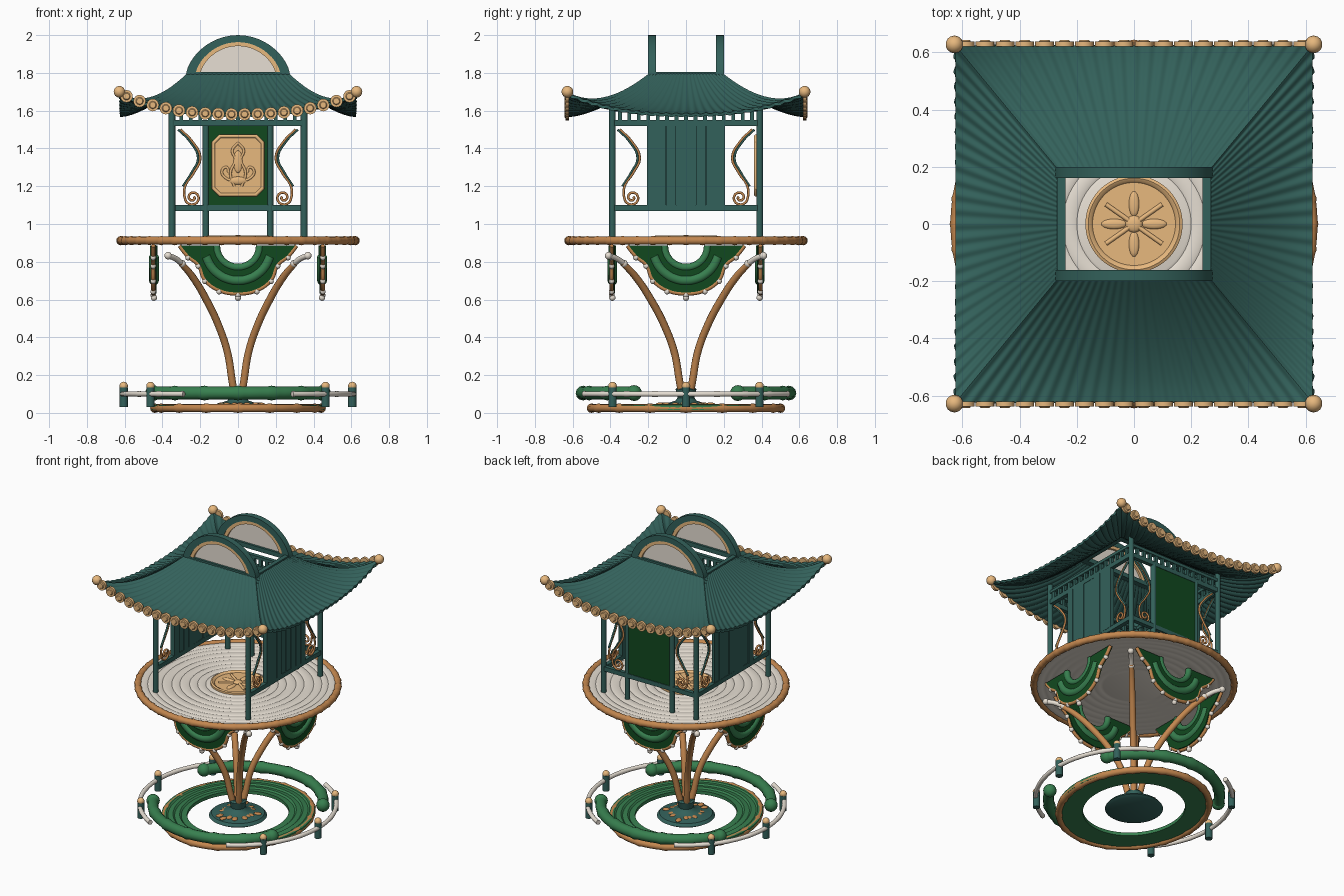
import bpy, bmesh, random
from math import sin, cos, pi, radians
from mathutils import Matrix, Vector

if "Cube" in bpy.data.objects:
    bpy.data.objects.remove(bpy.data.objects["Cube"])
random.seed(4)

def mat(name, r, g, b):
    m = bpy.data.materials.new(name)
    m.diffuse_color = tuple((c / 255) ** 2.2 for c in (r, g, b)) + (1,)
    m.use_nodes = True
    m.node_tree.nodes["Principled BSDF"].inputs["Base Color"].default_value = m.diffuse_color
    return m
TEAL = mat("teal", 54, 97, 91)
TAN = mat("light tan", 236, 187, 128)
BAMBOO = mat("brown bamboo", 194, 134, 80)
CREAM = mat("cream", 230, 222, 210)
GREEN = mat("green", 58, 126, 80)
DARK = mat("dark green", 24, 74, 36)

def finish(name, bm, m):
    bmesh.ops.recalc_face_normals(bm, faces=bm.faces)
    me = bpy.data.meshes.new(name)
    bm.to_mesh(me); bm.free()
    me.materials.append(m)
    ob = bpy.data.objects.new(name, me)
    bpy.context.collection.objects.link(ob)
    return ob

def ball(bm, c, r, s=(1, 1, 1), rot=Matrix()):
    bmesh.ops.create_uvsphere(bm, u_segments=14, v_segments=8, radius=r,
        matrix=Matrix.Translation(c) @ rot @ Matrix.Diagonal((*s, 1)))

def box(bm, c, s):
    bmesh.ops.create_cube(bm, size=1, matrix=Matrix.Translation(c) @ Matrix.Diagonal((*s, 1)))

def rod(bm, a, b, r, r2=None):
    a, b = Vector(a), Vector(b)
    q = (b - a).to_track_quat('Z', 'Y').to_matrix().to_4x4()
    bmesh.ops.create_cone(bm, cap_ends=True, segments=16, radius1=r, radius2=r2 or r,
        depth=(b - a).length, matrix=Matrix.Translation((a + b) / 2) @ q)

def tube(name, paths, r, m, cyclic=False, kind='BEZIER'):
    cu = bpy.data.curves.new(name, 'CURVE')
    cu.dimensions = '3D'; cu.bevel_depth = r; cu.bevel_resolution = 4
    cu.resolution_u = 8; cu.use_fill_caps = True
    for path in paths:
        sp = cu.splines.new(kind)
        pts = sp.bezier_points if kind == 'BEZIER' else sp.points
        pts.add(len(path) - 1)
        for p, q in zip(pts, path):
            if kind == 'BEZIER':
                p.co = q[:3]; p.handle_left_type = p.handle_right_type = 'AUTO'
            else:
                p.co = (*q[:3], 1)
            p.radius = q[3] if len(q) > 3 else 1
        sp.use_cyclic_u = cyclic
    cu.materials.append(m)
    ob = bpy.data.objects.new(name, cu)
    bpy.context.collection.objects.link(ob)

def lathe(name, prof, m, sx=1, sy=1, n=72):
    bm = bmesh.new()
    rows = [[bm.verts.new((r * sx * cos(2*pi*i/n), r * sy * sin(2*pi*i/n), z)) for r, z in prof] for i in range(n)]
    k = len(prof)
    for i in range(n):
        a, b = rows[i], rows[(i + 1) % n]
        for j in range(k):
            bm.faces.new((a[j], b[j], b[(j+1) % k], a[(j+1) % k]))
    bmesh.ops.remove_doubles(bm, verts=bm.verts, dist=1e-5)
    return finish(name, bm, m)

def arc(a, b, z, t0, t1, nodes, bulge=1.2):
    """Bamboo-like arc: swollen joints between straight segments."""
    n = nodes * 6
    return [(a*cos(t0+(t1-t0)*i/n), b*sin(t0+(t1-t0)*i/n), z, bulge if i % 6 == 0 else 1) for i in range(n + 1)]

# --- ground base: pond ring, bamboo border, centre mound
lathe("pond_ring", [(.305, .015), (.46, .015), (.46, .042), (.43, .047), (.42, .04), (.39, .045), (.38, .036),
                    (.35, .042), (.34, .033), (.305, .037)], GREEN, 1, 1.1)
tube("base_border", [arc(.44, .50, .025, 0, 2*pi, 16)[:-1]], .021, BAMBOO, True, 'POLY')
lathe("centre_mound", [(0, .01), (.16, .01), (.18, .022), (.165, .04), (.1, .05), (.055, .065), (.045, .08),
                       (.055, .125), (.045, .135), (0, .135)], TEAL)
bm = bmesh.new()
for i in range(16):
    t, r = i * 2.4, random.uniform(.08, .14)
    ball(bm, (r*cos(t), r*sin(t), .046), .026, (1, .7, .35), Matrix.Rotation(t, 4, 'Z'))
finish("mound_pebbles", bm, BAMBOO)

# --- green bamboo arcs front and back, with rounded ends
tube("bamboo_arcs", [arc(.52, .545, .105, s*radians(30), s*radians(150), 6, 1.15) for s in (1, -1)], .034, GREEN, kind='POLY')
bm = bmesh.new()
for sx in (1, -1):
    for sy in (1, -1):
        ball(bm, (sx*.45, sy*.275, .105), .042)
finish("bamboo_arc_ends", bm, GREEN)

# --- side rails with capped posts
tube("side_rails", [arc(.61, .61, .1, o - radians(62), o + radians(62), 8, 1.1) for o in (0, pi)], .014, CREAM, kind='POLY')
posts, caps = bmesh.new(), bmesh.new()
for o in (0, pi):
    for d in (-40, 0, 40):
        x, y = .605*cos(o + radians(d)), .605*sin(o + radians(d))
        rod(posts, (x, y, .03), (x, y, .135), .022)
        ball(caps, (x, y, .142), .023)
finish("rail_posts", posts, TEAL); finish("rail_post_caps", caps, TAN)

# --- four curved stems with pale tips
Q = [(sx, sy) for sx in (1, -1) for sy in (1, -1)]
stem = [(.05, .1, 1), (.08, .16, 1), (.15, .32, 1), (.27, .455, 1), (.44, .59, 1), (.65, .72, .95), (.82, .795, .8)]
tube("stems", [[(sx*f*.37, sy*f*.41, z, r) for f, z, r in stem] for sx, sy in Q], .02, BAMBOO)
tube("stem_tips", [[(sx*f*.37, sy*f*.41, z) for f, z in ((.8, .79), (.9, .818), (1, .832))] for sx, sy in Q], .015, CREAM)
bm = bmesh.new()
for sx, sy in Q:
    for f, z in ((.8, .79), (1, .832)):
        ball(bm, (sx*f*.37, sy*f*.41, z), .02)
finish("stem_tip_knobs", bm, CREAM)

# --- scalloped aprons under the deck on four sides
half = [(.31, .885), (.265, .83), (.21, .785), (.175, .705), (.1, .65), (0, .632)]
outer = half + [(-x, z) for x, z in half[-2::-1]]
inner = [(.115*cos(pi*i/10), .885 - .115*sin(pi*i/10)) for i in range(11)]
leaf, outs, ins, rolls, bead = bmesh.new(), [], [], [], bmesh.new()
for place in (lambda s, d, z: (s, -.39 - d, z), lambda s, d, z: (s, .39 + d, z),
              lambda s, d, z: (.445 + d, s, z), lambda s, d, z: (-.445 - d, s, z)):
    grid = [[[leaf.verts.new(place(s, d, z)) for s, z in row] for row in (outer, inner)] for d in (-.013, .013)]
    (o0, i0), (o1, i1) = grid
    for j in range(10):
        for q in ((o0, i0), (o1, i1), (o0, o1), (i0, i1)):
            leaf.faces.new((q[0][j], q[0][j+1], q[1][j+1], q[1][j]))
    for j in (0, 10):
        leaf.faces.new((o0[j], o1[j], i1[j], i0[j]))
    outs.append([place(s, .004, z) for s, z in outer]); ins.append([place(s, 0, z) for s, z in inner])
    rolls.append([place(1.55*s, 0, .885 - (.885 - z)*1.6) for s, z in inner[1:-1]])
    for s, z in outer[1:-1]:
        ball(bead, place(s, .004, z - .008), .015)
    for s in (-.15, .15):
        ball(bead, place(s, 0, .80), .02)
    rod(bead, place(0, 0, .635), place(0, 0, .61), .01); ball(bead, place(0, 0, .61), .017)
finish("aprons", leaf, DARK); finish("apron_beads", bead, CREAM)
tube("apron_outer_trim", outs, .011, BAMBOO); tube("apron_inner_trim", ins, .02, GREEN)
tube("apron_rolls", rolls, .026, GREEN)

# --- round deck with shallow rings, bamboo rim and medallion
radii = [.61, .56, .52, .47, .41, .36, .30, .25, .20]
def grooves(z, d):
    return [p for r in radii for p in ((r + .009, z), (r, z - d), (r - .009, z))]
lathe("deck", [(0, .9), *reversed(grooves(.9, -.003)), (.635, .9), (.635, .922), *grooves(.922, .004), (0, .922)], CREAM)
tube("deck_rim", [arc(.62, .62, .912, 0, 2*pi, 44, 1.15)[:-1]], .0215, BAMBOO, True, 'POLY')
lathe("medallion", [(0, .918), (.17, .918), (.17, .935), (.16, .94), (.15, .935), (.145, .928), (0, .928)], TAN)
bm = bmesh.new()
for k in range(4):
    t = k * pi / 2
    ball(bm, (.07*cos(t), .07*sin(t), .928), .045, (1, .4, .2), Matrix.Rotation(t, 4, 'Z'))
    t += radians(35 if k % 2 == 0 else 55)
    rod(bm, (0, 0, .93), (.12*cos(t), .12*sin(t), .93), .008)
ball(bm, (0, 0, .93), .03, (1, 1, .4))
finish("medallion_relief", bm, TAN)

# --- pavilion frame: corner pillars, beams, lattice
bm = bmesh.new()
for sx, sy in Q:
    rod(bm, (sx*.35, sy*.39, .92), (sx*.35, sy*.39, 1.66), .018)
for s in (1, -1):
    for z, h in ((1.535, .03), (1.605, .02)):
        box(bm, (s*.35, 0, z), (.026, .78, h)); box(bm, (0, s*.39, z), (.7, .026, h))
    box(bm, (s*.35, 0, 1.085), (.028, .78, .03))
    for i in range(-7, 8):
        box(bm, (s*.35, i*.05, 1.57), (.02, .02, .07))
        if abs(i) < 7: box(bm, (i*.05, s*.39, 1.57), (.02, .02, .07))
    rod(bm, (s*.17, .39, .92), (s*.17, .39, 1.53), .017)
box(bm, (0, .39, 1.085), (.7, .028, .03))
finish("pavilion_frame", bm, TEAL)

# --- plank walls on both sides
bm = bmesh.new()
for s in (1, -1):
    for i in range(8):
        box(bm, (s*.35, -.182 + i*.052, 1.312), (random.uniform(.018, .034), .05, .43))
    box(bm, (s*.35, 0, 1.312), (.012, .41, .43))
finish("plank_walls", bm, TEAL)

# --- back panel with octagonal plaque facing inward
bm = bmesh.new(); box(bm, (0, .39, 1.31), (.32, .02, .42)); finish("back_panel", bm, DARK)
octo = [(sx*x, 1.31 + sz*z) for sx, sz, o in ((1, 1, 1), (-1, 1, -1), (-1, -1, 1), (1, -1, -1))
        for x, z in ((.13, .12), (.095, .155))[::o]]
bm = bmesh.new()
f = bm.faces.new([bm.verts.new((x, .384, z)) for x, z in octo])
g = bmesh.ops.extrude_face_region(bm, geom=[f])
bmesh.ops.translate(bm, vec=(0, -.014, 0), verts=[v for v in g['geom'] if isinstance(v, bmesh.types.BMVert)])
finish("plaque", bm, TAN)
tube("plaque_frame", [[(x, .37, z) for x, z in octo]], .01, TAN, True, 'POLY')
bm = bmesh.new()
ball(bm, (0, .37, 1.33), .03, (.8, .3, 2)); ball(bm, (0, .37, 1.23), .03, (1.6, .3, .7))
finish("plaque_relief", bm, TAN)
tube("plaque_vines", [[(s*x, .371, z) for x, z in ((.01, 1.23), (.06, 1.24), (.085, 1.28), (.06, 1.3), (.05, 1.275))] for s in (1, -1)]
     + [[(s*x, .371, z) for x, z in ((0, 1.43), (.03, 1.39), (.015, 1.34), (.04, 1.27), (.02, 1.2))] for s in (1, -1)], .007, TAN)

# --- scrollwork beside the panels
wave = [(.35, 1.5), (.29, 1.44), (.245, 1.35), (.28, 1.27), (.325, 1.2)]
coil = [(.285 + (.042 - .0027*i)*cos(-i*pi/4), 1.14 + (.042 - .0027*i)*sin(-i*pi/4)) for i in range(14)]
scrolls, stalks = [], []
for s in (1, -1):
    for pts, dest, off in ((wave + coil, scrolls, 0), (wave, stalks, .012)):
        for w in (1, -1):
            dest.append([(w*.35, s*(a + off), z) for a, z in pts])
        dest.append([(s*(a + off - .045), .39, z) for a, z in pts])
tube("scrollwork", scrolls, .0065, BAMBOO); tube("scroll_stalks", stalks, .006, TEAL)

# --- ribbed swept roof with upturned corners
def roof_z(t, u):
    return 1.8 - .215*(1 - (1 - t)**1.6) + .11 * t**2.5 * abs(u)**2.5
bm = bmesh.new()
NU, NT = 192, 12
for k in range(4):
    rows = []
    for j in range(NT + 1):
        t = j / NT
        hx, hy = .265 + .36*t, .19 + .435*t
        row = []
        for i in range(NU + 1):
            u = 2*i/NU - 1
            z = roof_z(t, u) + .0035*cos(48*pi*i/NU)*(.4 + .6*t)
            x, y = ((u*hx, -hy), (hx, u*hy), (-u*hx, hy), (-hx, -u*hy))[k]
            row.append(bm.verts.new((x, y, z)))
        rows.append(row)
    for a, b in zip(rows, rows[1:]):
        for i in range(NU):
            bm.faces.new((a[i], b[i], b[i+1], a[i+1]))
bmesh.ops.remove_doubles(bm, verts=bm.verts, dist=1e-4)
roof = finish("roof", bm, TEAL)
md = roof.modifiers.new("thickness", 'SOLIDIFY'); md.thickness = .016

# --- round tile ends on front and back eaves, balls on corners
bm = bmesh.new()
for s in (1, -1):
    for i in range(18):
        u = (i - 8.5) / 9
        c = (u*.625, s*.62, roof_z(1, u) - .004)
        rod(bm, c, (c[0], s*.638, c[2]), .033)
        rod(bm, (c[0], s*.636, c[2]), (c[0], s*.643, c[2]), .022, .016)
finish("eave_tile_ends", bm, TAN)
bm = bmesh.new()
for sx, sy in Q:
    ball(bm, (sx*.628, sy*.628, 1.7), .031)
finish("corner_balls", bm, TAN)

# --- roof opening with two arched gables
def sweep(x, z0, z1, n=24):
    return [(x*cos(pi*i/n), z0 + (z1 - z0)*sin(pi*i/n)**1.25) for i in range(n + 1)]
def arch(name, a, b, depth, m):
    bm = bmesh.new()
    for s in (1, -1):
        v = [[bm.verts.new((x, s*.18 + d*depth/2, z)) for x, z in c] for c, d in ((a, -1), (a, 1), (b, 1), (b, -1))]
        for j in range(len(a) - 1):
            for q in range(4):
                w = v[(q + 1) % 4]
                bm.faces.new((v[q][j], v[q][j+1], w[j+1], w[j]))
        for j in (0, -1):
            bm.faces.new([r[j] for r in v])
    finish(name, bm, m)
arch("gable_arches", sweep(.275, 1.79, 2.0), sweep(.225, 1.79, 1.963), .04, TEAL)
arch("gable_trim", sweep(.226, 1.79, 1.964), sweep(.2, 1.79, 1.942), .036, TAN)
arch("gable_panels", sweep(.205, 1.79, 1.944), [(x, 1.79) for x, z in sweep(.205, 0, 0)], .01, CREAM)
bm = bmesh.new()
for s in (1, -1):
    box(bm, (s*.255, 0, 1.79), (.03, .4, .03)); box(bm, (0, s*.18, 1.79), (.53, .04, .03))
finish("roof_opening_frame", bm, TEAL)

# --- turn curves into meshes and smooth everything except sharp edges
bpy.ops.object.select_all(action='SELECT')
bpy.context.view_layer.objects.active = roof
bpy.ops.object.convert(target='MESH')
bpy.ops.object.shade_smooth_by_angle(angle=radians(40))
